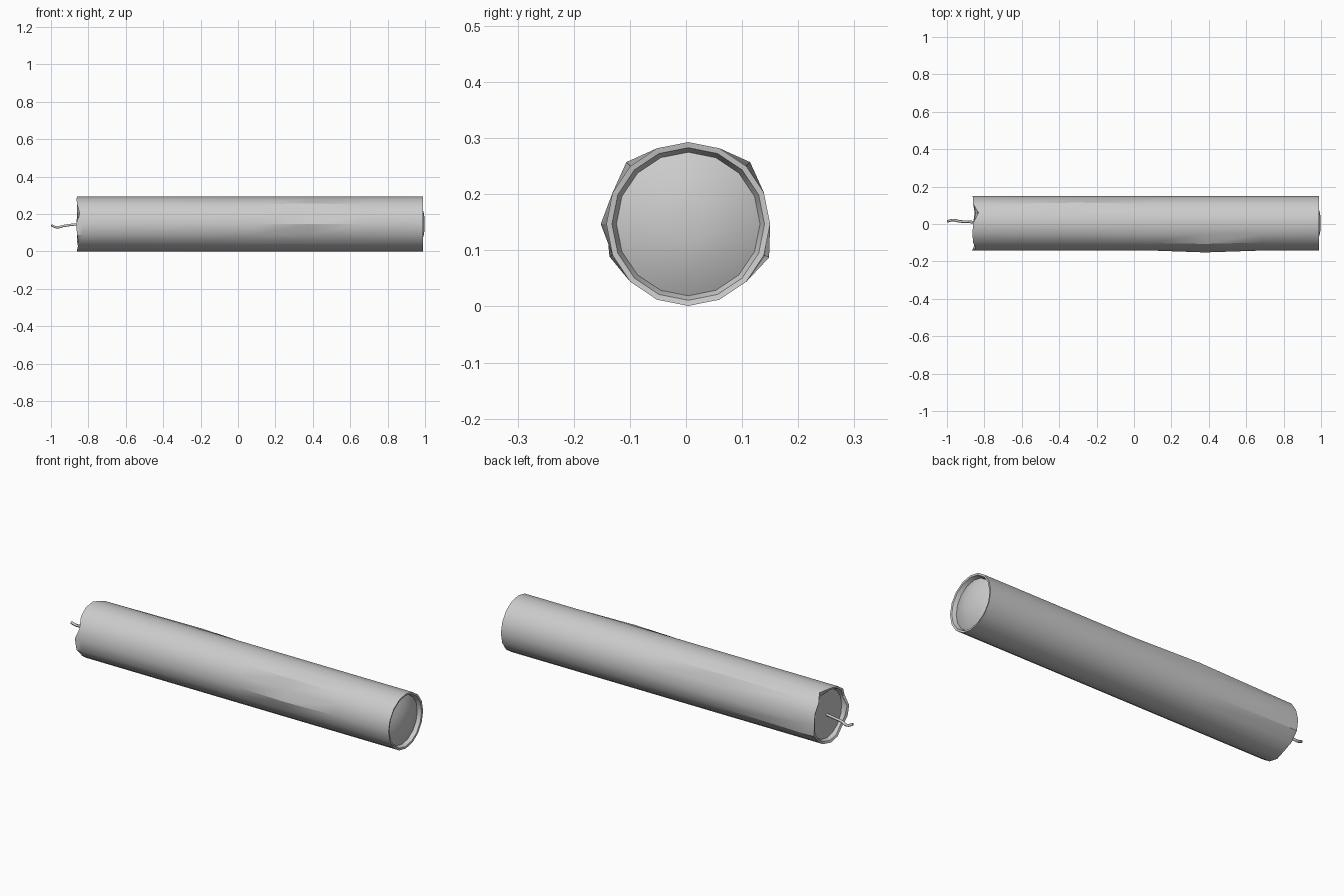
import bpy, bmesh, math

if "Cube" in bpy.data.objects:
    bpy.data.objects.remove(bpy.data.objects["Cube"])

SIDES, CY, CZ, R = 16, 0.004, 0.147, 0.146


def point(x, r, k):
    a = 2 * math.pi * k / SIDES          # k = 0 is the top, k = 4 is +y
    return (x, CY + r * math.sin(a), CZ + r * math.cos(a))


def finish(name, bm):
    bmesh.ops.recalc_face_normals(bm, faces=bm.faces)
    mesh = bpy.data.meshes.new(name)
    bm.to_mesh(mesh)
    bm.free()
    ob = bpy.data.objects.new(name, mesh)
    bpy.context.collection.objects.link(ob)
    bpy.ops.object.select_all(action='DESELECT')
    ob.select_set(True)
    bpy.context.view_layer.objects.active = ob
    bpy.ops.object.shade_smooth_by_angle(angle=math.radians(30))
    return ob


def lathe(name, profile, warp=None, cap_start=False, cap_end=False):
    bm = bmesh.new()
    rings = []
    for i, (x, r) in enumerate(profile):
        ring = []
        for k in range(SIDES):
            dx, dr = warp(i, k) if warp else (0, 0)
            ring.append(bm.verts.new(point(x + dx, r + dr, k)))
        rings.append(ring)
    for a, b in zip(rings, rings[1:]):
        for k in range(SIDES):
            n = (k + 1) % SIDES
            bm.faces.new((a[k], a[n], b[n], b[k]))
    if cap_start:
        bm.faces.new(rings[0])
    if cap_end:
        bm.faces.new(rings[-1])
    return finish(name, bm)


# Paper tube: inner left lip, outer wall, inner right lip
tube = [(-0.835, 0.127), (-0.855, 0.135), (-0.86, R), (-0.83, R), (-0.3, R),
        (0.1, R), (0.38, R), (0.68, R), (0.99, R), (0.988, 0.136), (0.965, 0.127)]
# Wrinkles and seam bulges: (ring, side) -> radial push
bulges = {(6, 12): 0.010, (5, 14): 0.004, (6, 14): 0.010, (4, 2): 0.010,
          (2, 11): 0.006, (3, 11): 0.006, (3, 5): 0.010, (2, 5): 0.007}
# Crumpled left rim: side -> shift along x
crumple = {1: 0.028, 13: 0.014, 10: 0.008, 15: -0.004, 12: -0.006, 7: 0.008, 4: -0.004}


def wrinkle(i, k):
    dx = crumple.get(k, 0) if i in (1, 2) else 0
    return dx, bulges.get((i, k), 0)


lathe("paper_tube", tube, wrinkle)

# End plugs: flat at the fuse end, domed at the other
lathe("fuse_end_plug", [(-0.838, 0.06), (-0.835, 0.128)], cap_start=True)
H, RD = 0.032, 0.128
dome = [(0.968 + H * math.cos(t), RD * math.sin(t))
        for t in [math.radians(90 * j / 6) for j in range(6, 0, -1)]]
dome = [(1.0 - H * (r / RD) ** 2, r) for _, r in dome]
lathe("domed_end_plug", dome, cap_end=True)

# Fuse cord
curve = bpy.data.curves.new("fuse", 'CURVE')
curve.dimensions = '3D'
curve.bevel_depth = 0.007
curve.bevel_resolution = 1
curve.resolution_u = 4
curve.use_fill_caps = True
path = [(-0.83, 0.006, 0.147), (-0.885, 0.012, 0.143), (-0.93, 0.014, 0.137),
        (-0.968, 0.021, 0.129), (-0.998, 0.014, 0.140)]
sp = curve.splines.new('BEZIER')
sp.bezier_points.add(len(path) - 1)
for bp, co in zip(sp.bezier_points, path):
    bp.co = co
    bp.handle_left_type = bp.handle_right_type = 'AUTO'
sp.use_smooth = True
fuse = bpy.data.objects.new("fuse", curve)
bpy.context.collection.objects.link(fuse)
